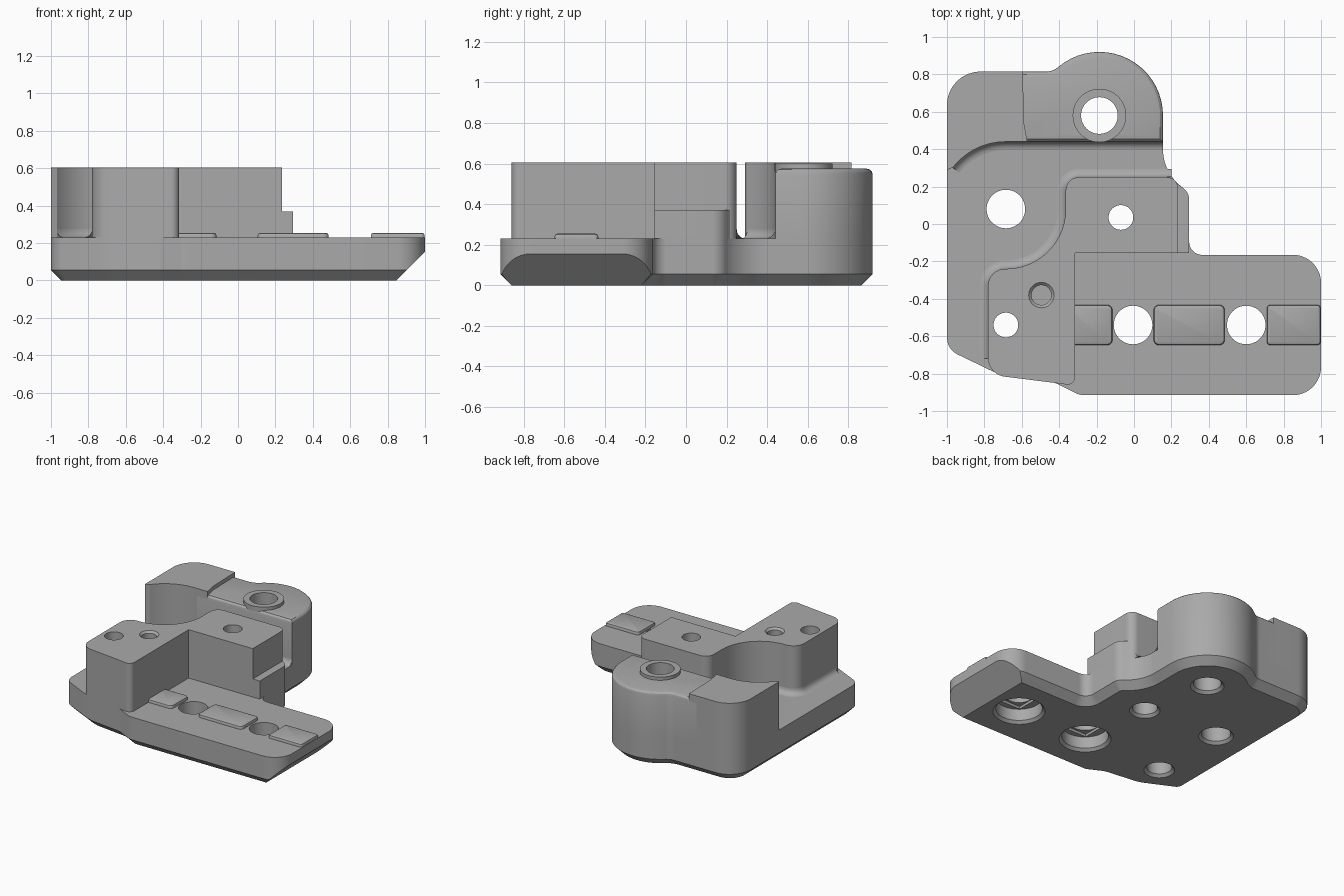
import bpy, bmesh, math
from mathutils import Vector

if "Cube" in bpy.data.objects:
    bpy.data.objects.remove(bpy.data.objects["Cube"])

grey = bpy.data.materials.new("plain grey")
grey.use_nodes = True
colour = (0.4, 0.4, 0.4, 1)
grey.diffuse_color = colour
grey.node_tree.nodes["Principled BSDF"].inputs["Base Color"].default_value = colour

FLOOR, TOP = 0.23, 0.605


def rounded(corners, closed=True):
    """Turn (x, y, radius) corners into points with true arcs."""
    pts, n = [], len(corners)
    for i, c in enumerate(corners):
        p = Vector(c[:2])
        r = c[2] if len(c) > 2 else 0
        if r == 0 or (not closed and i in (0, n - 1)):
            new = [p]
        else:
            a = (p - Vector(corners[i - 1][:2])).normalized()
            b = (Vector(corners[(i + 1) % n][:2]) - p).normalized()
            turn = math.atan2(a.x * b.y - a.y * b.x, a.dot(b))
            side = math.copysign(1, turn)
            start = p - a * r * math.tan(abs(turn) / 2)
            centre = start + Vector((-a.y, a.x)) * r * side
            steps = max(3, round(abs(turn) / 0.12))
            base = math.atan2(start.y - centre.y, start.x - centre.x)
            new = [centre + r * Vector((math.cos(base + turn * k / steps),
                                        math.sin(base + turn * k / steps)))
                   for k in range(steps + 1)]
        for q in new:
            if not pts or (q - pts[-1]).length > 0.002:
                pts.append(q)
    if closed and (pts[0] - pts[-1]).length < 0.002:
        pts.pop()
    return pts


def arc(x, y, r, start, end, steps):
    angles = [math.radians(start + (end - start) * k / steps) for k in range(steps + 1)]
    return [Vector((x + r * math.cos(a), y + r * math.sin(a))) for a in angles]


def inset(pts, d, closed):
    """Move an outline to its left by d with mitred corners."""
    out, n = [], len(pts)
    for i, p in enumerate(pts):
        a = p - pts[i - 1] if closed or i > 0 else pts[1] - p
        b = pts[(i + 1) % n] - p if closed or i < n - 1 else a
        a, b = a.normalized(), b.normalized()
        na, nb = Vector((-a.y, a.x)), Vector((-b.y, b.x))
        out.append(p + (na + nb) * d / max(0.3, 1 + na.dot(nb)))
    return out


def loft(bm, pts, levels, closed=True):
    """Stack the outline at (inset, z) levels."""
    rings = [[bm.verts.new((*p, z)) for p in inset(pts, d, closed)] for d, z in levels]
    n = len(pts)
    for low, high in zip(rings, rings[1:]):
        for i in range(n if closed else n - 1):
            j = (i + 1) % n
            bm.faces.new((low[i], low[j], high[j], high[i]))
    if closed:
        bm.faces.new(rings[0][::-1])
        bm.faces.new(rings[-1])


def finish(bm, name):
    mesh = bpy.data.meshes.new(name)
    bm.to_mesh(mesh)
    bm.free()
    mesh.materials.append(grey)
    obj = bpy.data.objects.new(name, mesh)
    bpy.context.collection.objects.link(obj)
    return obj


def part(name, pts, levels, closed=True):
    bm = bmesh.new()
    loft(bm, pts, levels, closed)
    return finish(bm, name)


# Base plate: chamfered underside and a long slanted end
bm = bmesh.new()
outline = rounded([(-1, -0.67, 0.1), (-0.7, -0.815, 0.3), (-0.42, -0.85, 0.08),
                   (-0.29, -0.915, 0.1), (1, -0.915, 0.15), (1, -0.165, 0.15),
                   (0.295, -0.165, 0.07), (0.295, 0.17, 0.08), (0.155, 0.27, 0.25),
                   (0.155, 0.92, 0.34), (-0.309, 0.92, 0.34), (-0.434, 0.815, 0.1),
                   (-1, 0.815, 0.18)])
loft(bm, outline, [(0.055, 0), (0, 0.055), (0, FLOOR)])
cut = bmesh.ops.bisect_plane(bm, geom=bm.verts[:] + bm.edges[:] + bm.faces[:],
                             plane_co=(0.845, 0, 0), plane_no=(1, 0, -1), clear_outer=True)
bmesh.ops.holes_fill(bm, edges=[e for e in bm.edges if e.is_boundary])
bmesh.ops.recalc_face_normals(bm, faces=bm.faces)
base_plate = finish(bm, "base_plate")

# Front column with its side step
column = part("front_column", rounded([
    (-0.78, -0.805, 0.1), (-0.42, -0.85), (-0.315, -0.865, 0.04), (-0.315, -0.155),
    (0.235, -0.155), (0.235, 0.25, 0.06), (-0.365, 0.25, 0.07), (-0.365, -0.24, 0.32),
    (-0.78, -0.24, 0.09)]), [(0, FLOOR), (0, TOP)])
step = part("column_step", rounded([(0.1, -0.155), (0.295, -0.155), (0.295, 0.17, 0.08),
                                    (0.2, 0.238), (0.1, 0.238)]), [(0, FLOOR), (0, 0.37)])

# Back block, its raised left end and the boss round its hole
back_block = part("back_block", rounded([
    (-0.66, 0.44), (0.155, 0.44), (0.155, 0.92, 0.34), (-0.309, 0.92, 0.34),
    (-0.434, 0.815, 0.1), (-0.66, 0.815)]),
    [(0, FLOOR), (0, 0.545), (0.004, 0.56), (0.015, 0.571), (0.03, 0.575)])
scoop = arc(-0.685, 0.08, 0.36, 142, 90, 12)
raised_end = part("raised_end", rounded(
    [(-1, 0.815, 0.18), (-1, 0.29)] + [tuple(p) for p in scoop]
    + [(-0.57, 0.44), (-0.588, 0.54), (-0.595, 0.815)]), [(0, FLOOR), (0, TOP)])
boss = part("hole_boss", arc(-0.185, 0.58, 0.143, 0, 360, 48)[:-1], [(0, 0.56), (0, 0.6)])

# Coves where the walls meet the channel floor
R = 0.045
cove = [(-R * (1 - math.sin(a)), FLOOR + R * (1 - math.cos(a)))
        for a in [math.pi / 2 * k / 6 for k in range(7)]]
part("column_cove", rounded([(0.2, 0.25), (-0.365, 0.25, 0.07), (-0.365, -0.24, 0.32),
                             (-0.78, -0.24, 0.09), (-0.78, -0.72)], False), cove, False)
part("back_cove", scoop + [Vector((0.155, 0.44))], cove, False)

# Locating pads along the arm
for name, x0, x1, r in (("inner_pad", -0.36, -0.115, 0.03), ("middle_pad", 0.105, 0.485, 0.03),
                        ("outer_pad", 0.71, 0.998, 0.02)):
    part(name, rounded([(x0, -0.648, r), (x1, -0.648, r), (x1, -0.432, r), (x0, -0.432, r)]),
         [(0, FLOOR - 0.01), (0, 0.24), (0.004, 0.25), (0.015, 0.255)])

# Holes: (radius, z) profiles turned round each axis
bm = bmesh.new()


def drill(x, y, profile):
    loft(bm, arc(x, y, 1, 0, 360, 48)[:-1], [(1 - r, z) for r, z in profile])


for x in (-0.005, 0.6):
    drill(x, -0.54, [(0.195, -0.01), (0.165, 0.02), (0.165, 0.11), (0.105, 0.11), (0.105, 0.7)])
for x, y, r in ((-0.685, 0.08, 0.105), (-0.185, 0.58, 0.1)):
    drill(x, y, [(r + 0.03, -0.01), (r, 0.02), (r, 0.7)])
for x, y in ((-0.685, -0.54), (-0.07, 0.035)):
    drill(x, y, [(0.12, -0.01), (0.09, 0.02), (0.09, 0.2), (0.068, 0.2), (0.068, 0.7)])
drill(-0.495, -0.38, [(0.055, 0.4), (0.055, 0.59), (0.075, 0.61)])
drills = finish(bm, "drills")

# Flat-sided relief above each counterbore
bm = bmesh.new()
for x in (-0.005, 0.6):
    loft(bm, rounded([(x - 0.106, -0.66), (x + 0.106, -0.66), (x + 0.106, -0.42),
                      (x - 0.106, -0.42)]), [(0, 0.09), (0, 0.13)])
reliefs = finish(bm, "reliefs")

for obj in (base_plate, column, back_block, boss):
    for cutter in (drills, reliefs) if obj is base_plate else (drills,):
        cutter.hide_render = True
        mod = obj.modifiers.new("holes", "BOOLEAN")
        mod.operation, mod.solver, mod.object = "DIFFERENCE", "EXACT", cutter
        bpy.context.view_layer.objects.active = obj
        bpy.ops.object.modifier_apply(modifier=mod.name)
for cutter in (drills, reliefs):
    bpy.data.objects.remove(cutter)

# Smooth curves, crisp edges
bpy.ops.object.select_all(action="DESELECT")
for obj in bpy.context.collection.objects:
    if obj.type == "MESH" and obj.data.materials and obj.data.materials[0] == grey:
        obj.select_set(True)
        bpy.context.view_layer.objects.active = obj
bpy.ops.object.shade_smooth_by_angle(angle=math.radians(25))
